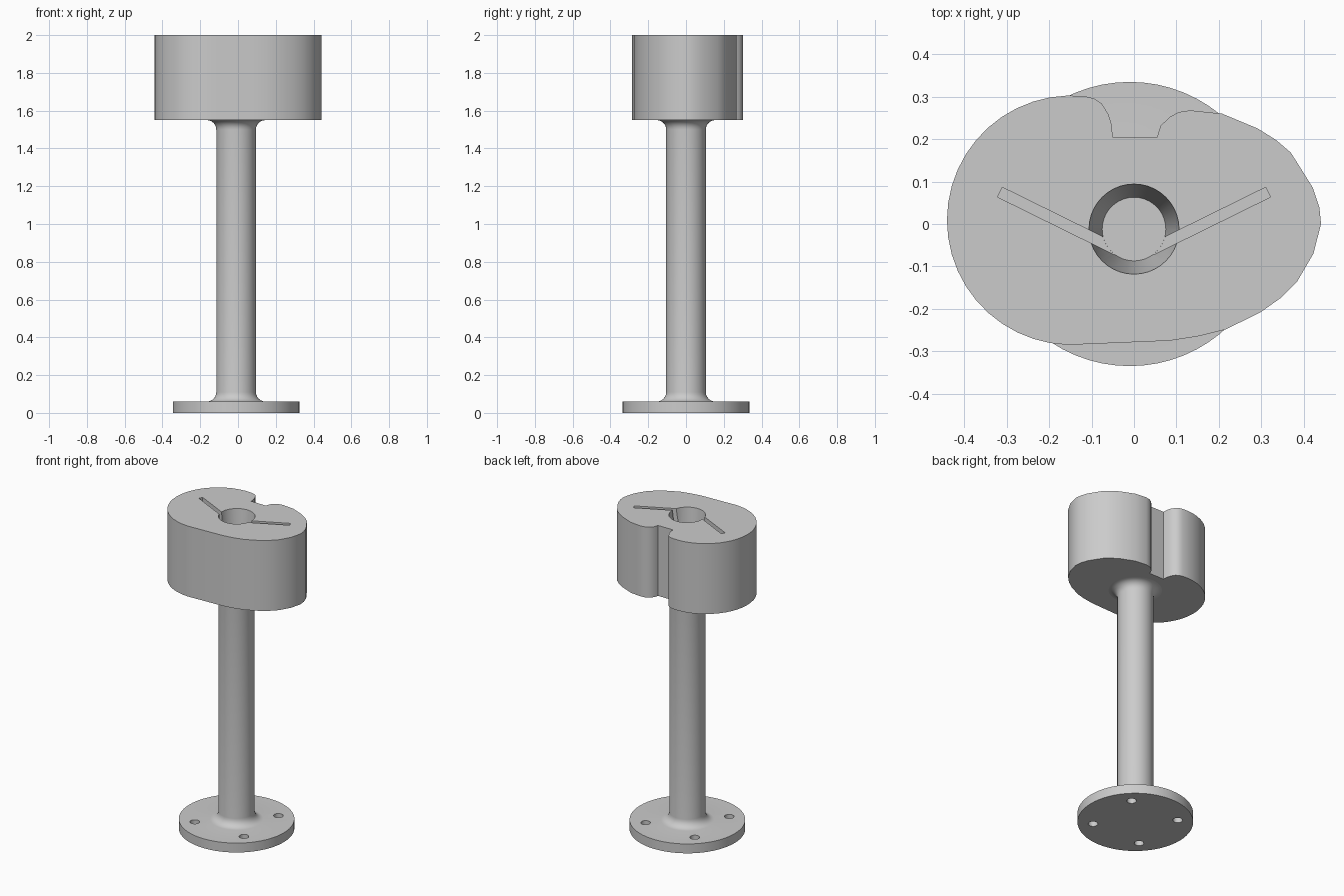
import bpy, bmesh
from math import sin, cos, radians, pi, atan2, hypot
from mathutils import Matrix, Vector

if "Cube" in bpy.data.objects:
    bpy.data.objects.remove(bpy.data.objects["Cube"])

grey = bpy.data.materials.new("plain_grey")
grey.use_nodes = True
colour = (0.6, 0.6, 0.6, 1)
grey.diffuse_color = colour
grey.node_tree.nodes["Principled BSDF"].inputs["Base Color"].default_value = colour


def finish(name, bm):
    bmesh.ops.recalc_face_normals(bm, faces=bm.faces)
    mesh = bpy.data.meshes.new(name)
    bm.to_mesh(mesh)
    bm.free()
    mesh.materials.append(grey)
    obj = bpy.data.objects.new(name, mesh)
    bpy.context.collection.objects.link(obj)
    return obj


def prism(name, outline, z0, z1):
    bm = bmesh.new()
    face = bm.faces.new([bm.verts.new((x, y, z0)) for x, y in outline])
    top = bmesh.ops.extrude_face_region(bm, geom=[face])["geom"]
    verts = [v for v in top if isinstance(v, bmesh.types.BMVert)]
    bmesh.ops.translate(bm, verts=verts, vec=(0, 0, z1 - z0))
    return finish(name, bm)


def lathe(name, profile, centre, steps=48):
    bm = bmesh.new()
    verts = [bm.verts.new((r, 0, z)) for r, z in profile]
    edges = [bm.edges.new(pair) for pair in zip(verts, verts[1:])]
    bmesh.ops.spin(bm, geom=verts + edges, cent=(0, 0, 0), axis=(0, 0, 1),
                   angle=2 * pi, steps=steps)
    bmesh.ops.remove_doubles(bm, verts=bm.verts, dist=0.0001)
    bmesh.ops.translate(bm, verts=bm.verts, vec=(*centre, 0))
    return finish(name, bm)


def cut(obj, cutters):
    for cutter in cutters:
        cutter.hide_render = True
        mod = obj.modifiers.new("cut", "BOOLEAN")
        mod.operation = "DIFFERENCE"
        mod.solver = "EXACT"
        mod.object = cutter
        bpy.context.view_layer.objects.active = obj
        bpy.ops.object.modifier_apply(modifier=mod.name)
        bpy.data.objects.remove(cutter)


def smooth(obj):
    bpy.ops.object.select_all(action="DESELECT")
    obj.select_set(True)
    bpy.context.view_layer.objects.active = obj
    bpy.ops.object.shade_smooth_by_angle(angle=radians(30))


# Flanged pedestal: round base, filleted column, flare under the head
CX, FLANGE, HEAD_Z, COL, FILLET = -0.01, 0.06, 1.55, 0.105, 0.05
turns = [radians(15 * i) for i in range(7)]
flare = [(COL + FILLET * (1 - sin(t)), FILLET * (1 - cos(t))) for t in turns]
profile = [(0, 0), (0.335, 0), (0.335, FLANGE)]
profile += [(r, FLANGE + z) for r, z in flare]
profile += [(r, HEAD_Z - z) for r, z in reversed(flare)]
profile += [(0, HEAD_Z)]
pedestal = lathe("pedestal", profile, (CX, 0), 64)

# Four bolt holes through the flange
bolts = []
for i in range(4):
    a = radians(45 + 90 * i)
    bolts.append(lathe("bolt_cutter", [(0, -0.1), (0.028, -0.1), (0.028, 0.1), (0, 0.1)],
                       (CX + 0.246 * cos(a), 0.246 * sin(a)), 24))
cut(pedestal, bolts)
smooth(pedestal)

# Head: large round lobe on one side, smaller lobe and rear notch on the other
outline = [(-0.147 + 0.294 * cos(radians(a)), 0.009 + 0.294 * sin(radians(a)))
           for a in range(84, 277, 8)]
outline += [(0.085, -0.275), (0.15, -0.265), (0.215, -0.249), (0.297, -0.209),
            (0.345, -0.175), (0.385, -0.135), (0.423, -0.07), (0.441, 0),
            (0.437, 0.04), (0.422, 0.085), (0.37, 0.168), (0.335, 0.198),
            (0.292, 0.225), (0.208, 0.26), (0.132, 0.268), (0.106, 0.264),
            (0.085, 0.253), (0.063, 0.232), (0.054, 0.204), (-0.05, 0.204),
            (-0.053, 0.235), (-0.06, 0.258), (-0.076, 0.284), (-0.094, 0.296)]
head = prism("head", outline, HEAD_Z, 2)

# Tapered socket with two angled slots
FLOOR, TOP = 1.65, 2.02
socket = lathe("socket_cutter", [(0, FLOOR), (0.075, FLOOR), (0.108, TOP), (0, TOP)],
               (0, -0.012), 40)
slots = []
for side in (-1, 1):
    inner, outer = Vector((side * 0.04, -0.061)), Vector((side * 0.316, 0.075))
    across = (outer - inner).orthogonal().normalized() * 0.0127
    corners = [inner - across, outer - across, outer + across, inner + across]
    slots.append(prism("slot_cutter", corners, FLOOR + 0.002, TOP))
cut(head, [socket] + slots)
smooth(head)
